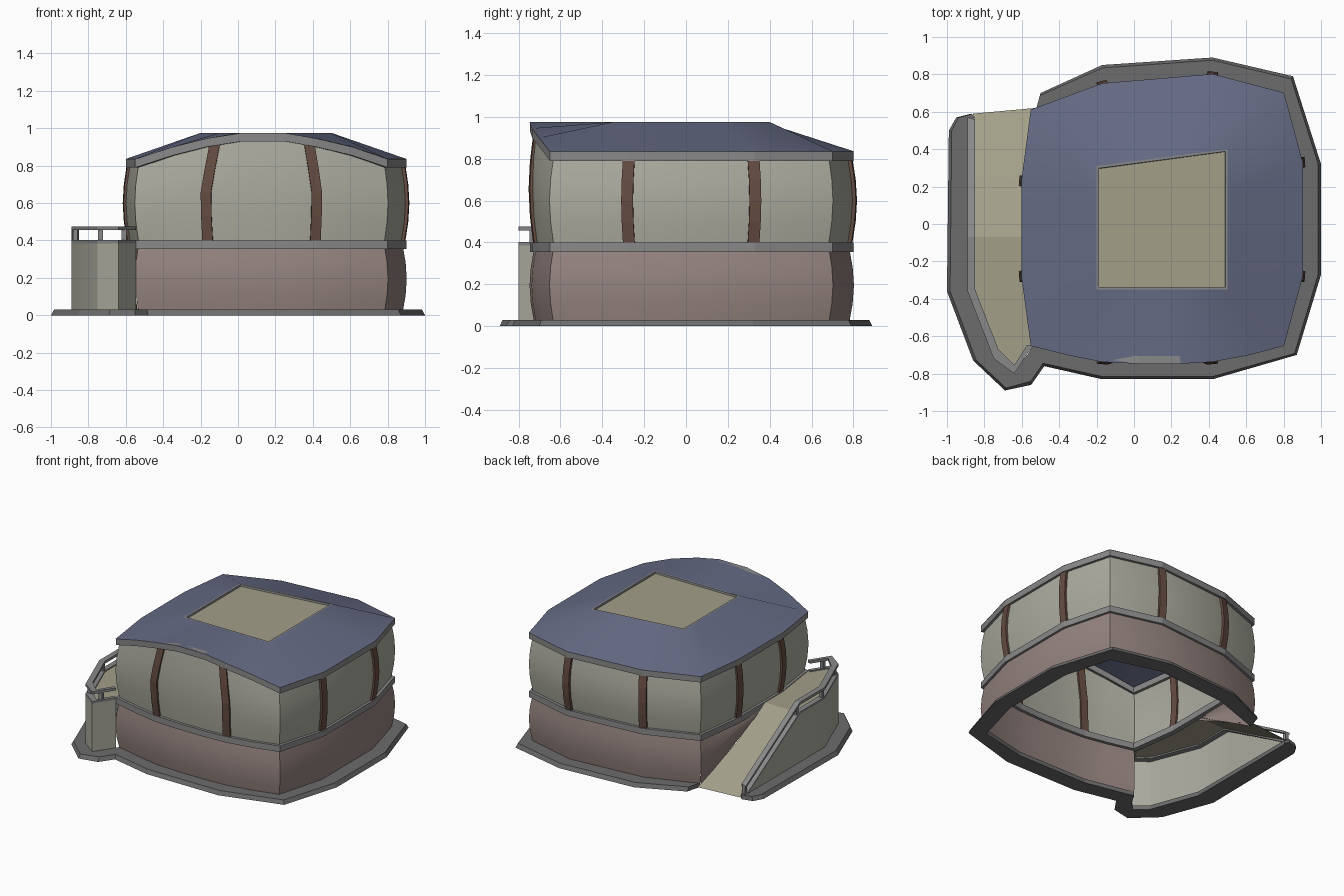
import bpy, math
from mathutils import Vector

if "Cube" in bpy.data.objects:
    bpy.data.objects.remove(bpy.data.objects["Cube"])


def material(name, r, g, b):
    m = bpy.data.materials.new(name)
    m.diffuse_color = (r, g, b, 1)
    m.use_nodes = True
    m.node_tree.nodes["Principled BSDF"].inputs["Base Color"].default_value = m.diffuse_color
    return m


BLUE = material("slate_blue", .13, .145, .23)
PINK = material("dusty_pink", .30, .23, .215)
CREAM = material("cream", .41, .41, .35)
BROWN = material("brown", .13, .073, .054)
TRIM = material("trim_grey", .25, .25, .25)
BASE = material("dark_grey", .15, .15, .15)
TAN = material("tan", .36, .345, .25)


def mesh(name, verts, faces, mat, smooth=False):
    me = bpy.data.meshes.new(name)
    me.from_pydata([tuple(v) for v in verts], [], faces)
    me.materials.append(mat)
    ob = bpy.data.objects.new(name, me)
    bpy.context.collection.objects.link(ob)
    bpy.ops.object.select_all(action='DESELECT')
    ob.select_set(True)
    bpy.context.view_layer.objects.active = ob
    bpy.ops.object.mode_set(mode='EDIT')
    bpy.ops.mesh.select_all(action='SELECT')
    bpy.ops.mesh.normals_make_consistent(inside=False)
    bpy.ops.object.mode_set(mode='OBJECT')
    if smooth:
        bpy.ops.object.shade_smooth_by_angle(angle=math.radians(32))
    return ob


def loft(name, rows, mat, ring=False, tube=False, caps=False, smooth=False):
    """Quads between rows; ring closes each row, tube closes last row to first."""
    n, m = len(rows[0]), len(rows)
    faces = []
    for i in range(m if tube else m - 1):
        for j in range(n if ring else n - 1):
            a, b, k = i * n, ((i + 1) % m) * n, (j + 1) % n
            faces.append((a + j, a + k, b + k, b + j))
    if caps:
        faces.append([i * n for i in range(m)])
        faces.append([i * n + n - 1 for i in range(m)][::-1])
    return mesh(name, [v for r in rows for v in r], faces, mat, smooth)


def scaled(p, s):
    return (.15 + (p[0] - .15) * s, .015 + (p[1] - .015) * s)


# Plan outline: x, y and the rise of the arched front eave
FRONT = [(-.55, -.65, 0), (-.35, -.70, .065), (-.17, -.735, .11), (.02, -.745, .14),
         (.25, -.745, .14), (.42, -.735, .11), (.61, -.70, .065)]
RIGHT = [(.80, -.65, 0), (.90, -.28, 0), (.90, .33, 0)]
BACK = [(.80, .70, 0), (.42, .80, 0), (-.17, .75, 0)]
LEFT = [(-.55, .61, 0), (-.60, .23, 0), (-.60, -.07, 0), (-.60, -.28, 0)]
SIDES = [FRONT, RIGHT, BACK, LEFT]
PLAN = FRONT + RIGHT + BACK + LEFT


def floor_z(y):
    return max(0, min(.4, .4 * (.6 - y) / .67))


def level(pts, s, z, rise=1):
    return [(*scaled(p, s), z + p[2] * rise) for p in pts]


# Bulging walls; the left ground wall stops at the ramp
BULGE = [(0, .975), (.25, .995), (.5, 1.003), (.75, .995), (1, .975)]
loft("upper_wall", [[(*scaled(p, s), .40 + (.40 + p[2]) * f) for p in PLAN] for f, s in BULGE],
     CREAM, ring=True, smooth=True)
loft("lower_wall", [level(FRONT + RIGHT + BACK + LEFT[:1], s, .02 + .35 * f, 0) for f, s in BULGE],
     PINK, smooth=True)
rows = []
for f, s in BULGE:
    row = []
    for p in LEFT + FRONT[:1]:
        z0 = min(floor_z(p[1]), .36)
        row.append((*scaled(p, s), z0 + (.37 - z0) * f))
    rows.append(row)
loft("left_lower_wall", rows, PINK, smooth=True)

# Floor band and eave fascia
for name, z, h, rise in (("floor_band", .355, .045, 0), ("eave_fascia", .79, .045, 1)):
    loft(name, [level(PLAN, 1, z, rise), level(PLAN, 1, z + h, rise),
                level(PLAN, .95, z + h, rise), level(PLAN, .95, z, rise)],
         TRIM, ring=True, tube=True)

# Roof sloping from the eave to the skylight opening
SKY = [(-.2, -.35), (.5, -.35), (.5, .4), (-.2, .31)]
inner = []
for i, side in enumerate(SIDES):
    a, b = Vector(SKY[i]), Vector(SKY[(i + 1) % 4])
    for k in range(len(side)):
        p = a.lerp(b, k / len(side))
        inner.append((p.x, p.y, .975))
loft("roof", [level(PLAN, 1.003, .835), inner], BLUE, ring=True, smooth=True)


def sky_ring(d, z):
    return [(x + d * (1 if x < 0 else -1), y + d * (1 if y < 0 else -1), z) for x, y in SKY]


loft("skylight_frame", [sky_ring(0, .975), sky_ring(.012, .975), sky_ring(.014, .962)],
     TRIM, ring=True)
mesh("skylight_panel", sky_ring(.012, .962), [(0, 1, 2, 3)], TAN)

# Brown ribs, two on every side: x, y, direction of the wall normal, rise
RIBS = [("front", (-.17, -.735), (-.1, -1), .11), ("front", (.42, -.735), (.1, -1), .11),
        ("right", (.90, -.28), (1, -.08), 0), ("right", (.90, .33), (1, .08), 0),
        ("back", (.42, .80), (.1, 1), 0), ("back", (-.17, .75), (-.25, 1), 0),
        ("left", (-.60, .23), (-1, .08), 0), ("left", (-.60, -.28), (-1, -.08), 0)]
for i, (side, p, nrm, rise) in enumerate(RIBS):
    nv = Vector(nrm).normalized()
    t = Vector((-nv.y, nv.x))
    edges = [[], [], [], []]
    for f, s in BULGE:
        c = Vector(scaled(p, s))
        if rise and f > .5:
            c.x += (.15 - c.x) * .12 * (f - .5) * 2
        z = .40 + (.40 + rise) * f
        for e, (a, b) in zip(edges, ((-1, -.015), (1, -.015), (1, .012), (-1, .012))):
            q = c + t * a * .028 + nv * b
            e.append((q.x, q.y, z))
    loft(f"{side}_rib_{i % 2 + 1}", edges, BROWN, tube=True, caps=True)

# Plinth around house and ramp, open at the foot of the ramp
OUT = [(-.5, .70), (-.17, .85), (.42, .89), (.85, .79), (1, .32), (1, -.27), (.87, -.70),
       (.42, -.83), (-.17, -.83), (-.48, -.76), (-.55, -.86), (-.69, -.89), (-.86, -.73),
       (-1, -.36), (-.99, .5), (-.95, .57), (-.87, .59)]
INN = [(-.53, .59), (-.16, .72), (.41, .77), (.77, .67), (.87, .32), (.87, -.27), (.77, -.63),
       (.41, -.71), (-.16, -.71), (-.53, -.63), (-.57, -.70), (-.64, -.78), (-.73, -.70),
       (-.86, -.35), (-.86, .5), (-.86, .55), (-.85, .57)]
top = [tuple(Vector(o).lerp(Vector(i), .12)) for o, i in zip(OUT, INN)]
loft("plinth", [[(*p, z) for p in pts] for pts, z in ((OUT, 0), (top, .03), (INN, .03), (INN, 0))],
     BASE, tube=True, caps=True)

# Ramp wall, railing and floor
PO = [(-.89, .57), (-.89, -.07), (-.89, -.36), (-.75, -.72), (-.64, -.80), (-.545, -.655)]
PI = [(-.85, .56), (-.85, -.07), (-.85, -.35), (-.725, -.67), (-.64, -.755), (-.57, -.645)]


def path(pts, dz):
    return [(x, y, max(.01, floor_z(y) + dz)) for x, y in pts]


loft("ramp_wall", [[(x, y, .01) for x, y in PO], path(PO, -.015)], CREAM, smooth=True)
for name, z0, z1 in (("ramp_curb", -.015, .003), ("ramp_rail", .056, .075)):
    loft(name, [path(PO, z0), path(PO, z1), path(PI, z1), path(PI, z0)],
         TRIM, tube=True, caps=True)
for i, (x, y) in enumerate([(-.87, .555), (-.87, -.05), (-.87, -.35), (-.735, -.69), (-.61, -.735)]):
    z = floor_z(y)
    corners = [(x - .013, y - .013), (x + .013, y - .013), (x + .013, y + .013), (x - .013, y + .013)]
    loft(f"rail_post_{i + 1}", [[(*c, h) for c in corners] for h in (z, z + .06)], TRIM, ring=True)
FI = [(-.53, .62), (-.585, .23), (-.59, -.07), (-.59, -.28), (-.575, -.45), (-.55, -.6), (-.54, -.65)]
FO = [(-.86, .59), (-.86, .25), (-.86, -.07), (-.86, -.36), (-.735, -.68), (-.64, -.77), (-.56, -.66)]
loft("ramp_floor", [path(FO, -.005), path(FI, -.005)], TAN)
